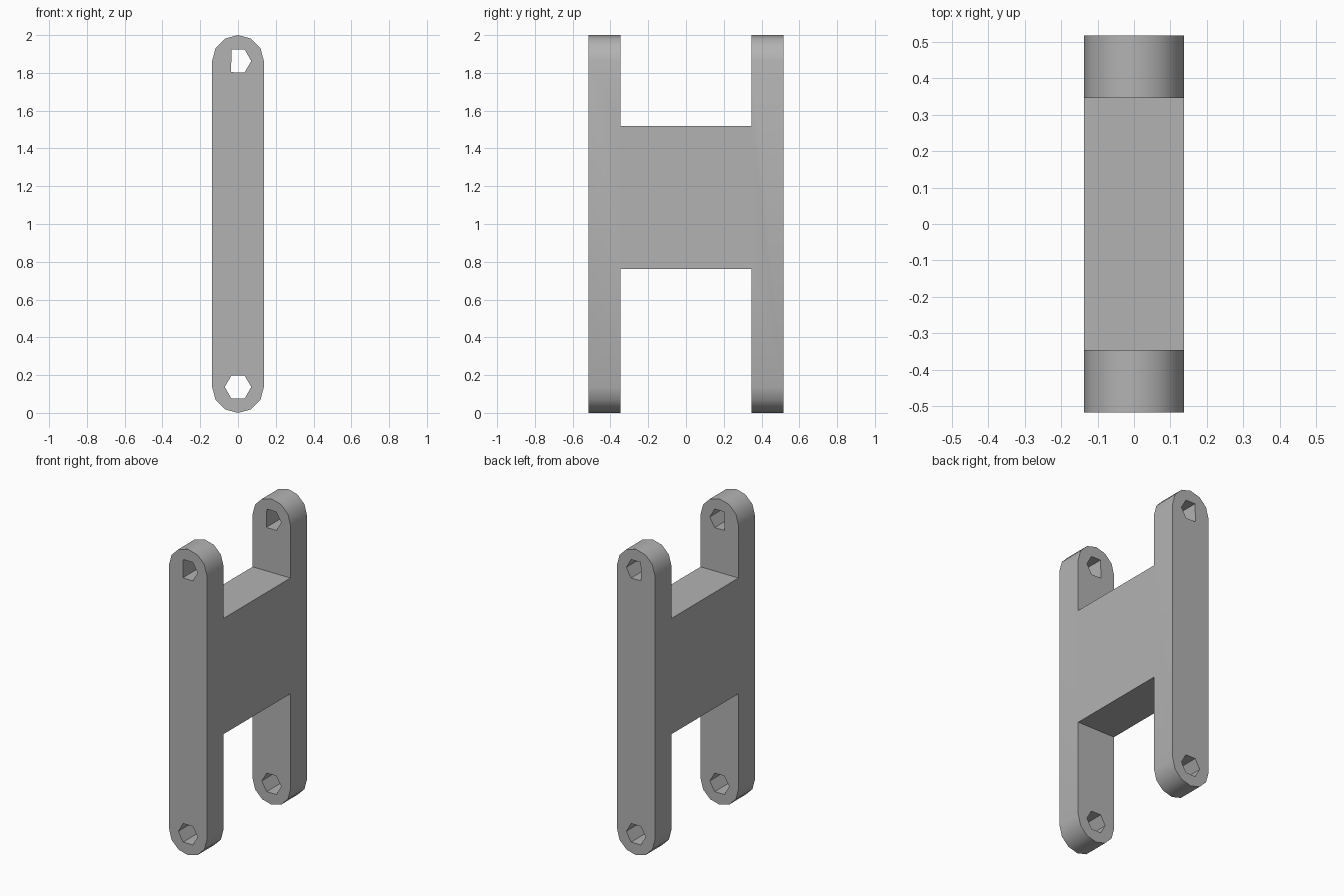
import bpy
import bmesh
from math import cos, sin, radians
from mathutils import Vector

if "Cube" in bpy.data.objects:
    bpy.data.objects.remove(bpy.data.objects["Cube"])

RADIUS = 0.137                   # half width and end rounding of the arms
TOP, LOW = 2 - RADIUS, RADIUS    # heights of the pin holes
OUTER, INNER = 0.517, 0.346      # outer and inner sides of the arms
WEB_LOW, WEB_TOP = 0.762, 1.519  # crossing web
HOLE = 0.07

grey = bpy.data.materials.new("plain grey")
grey.use_nodes = True
colour = (0.45, 0.45, 0.45, 1)
grey.diffuse_color = colour
grey.node_tree.nodes["Principled BSDF"].inputs["Base Color"].default_value = colour


def prism(name, points, sweep):
    """Extrude a closed outline along the sweep vector, centred on it."""
    bm = bmesh.new()
    sweep = Vector(sweep)
    face = bm.faces.new([bm.verts.new(Vector(p) - sweep / 2) for p in points])
    grown = bmesh.ops.extrude_face_region(bm, geom=[face], use_keep_orig=True)
    moved = [g for g in grown["geom"] if isinstance(g, bmesh.types.BMVert)]
    bmesh.ops.translate(bm, verts=moved, vec=sweep)
    bmesh.ops.recalc_face_normals(bm, faces=bm.faces)
    mesh = bpy.data.meshes.new(name)
    bm.to_mesh(mesh)
    bm.free()
    mesh.materials.append(grey)
    obj = bpy.data.objects.new(name, mesh)
    bpy.context.collection.objects.link(obj)
    return obj


def arc(height, radius, angles):
    return [(radius * cos(radians(a)), 0, height + radius * sin(radians(a))) for a in angles]


def carve(target, cutter, operation):
    cutter.hide_render = True
    bpy.ops.object.select_all(action="DESELECT")
    bpy.context.view_layer.objects.active = target
    target.select_set(True)
    mod = target.modifiers.new("carve", "BOOLEAN")
    mod.operation, mod.object, mod.solver = operation, cutter, "EXACT"
    bpy.ops.object.modifier_apply(modifier=mod.name)
    bpy.data.objects.remove(cutter)


# H-shaped side outline, wider than needed
over = 0.1
outline = [(-OUTER, -over), (-INNER, -over), (-INNER, WEB_LOW), (INNER, WEB_LOW),
           (INNER, -over), (OUTER, -over), (OUTER, 2 + over), (INNER, 2 + over),
           (INNER, WEB_TOP), (-INNER, WEB_TOP), (-INNER, 2 + over), (-OUTER, 2 + over)]
link = prism("double_ended_link", [(0, y, z) for y, z in outline], (0.5, 0, 0))

# rounded ends
stadium = arc(TOP, RADIUS, range(0, 181, 30)) + arc(LOW, RADIUS, range(180, 361, 30))
carve(link, prism("rounding_cutter", stadium, (0, 2, 0)), "INTERSECT")

# pin holes: six sides below, five sides above with a flat left wall
carve(link, prism("lower_hole_cutter", arc(LOW, HOLE, range(0, 360, 60)), (0, 2, 0)), "DIFFERENCE")
carve(link, prism("upper_hole_cutter", arc(TOP, HOLE, (-60, 0, 60, 119, 238)), (0, 2, 0)), "DIFFERENCE")

bpy.ops.object.shade_smooth_by_angle(angle=radians(35))
